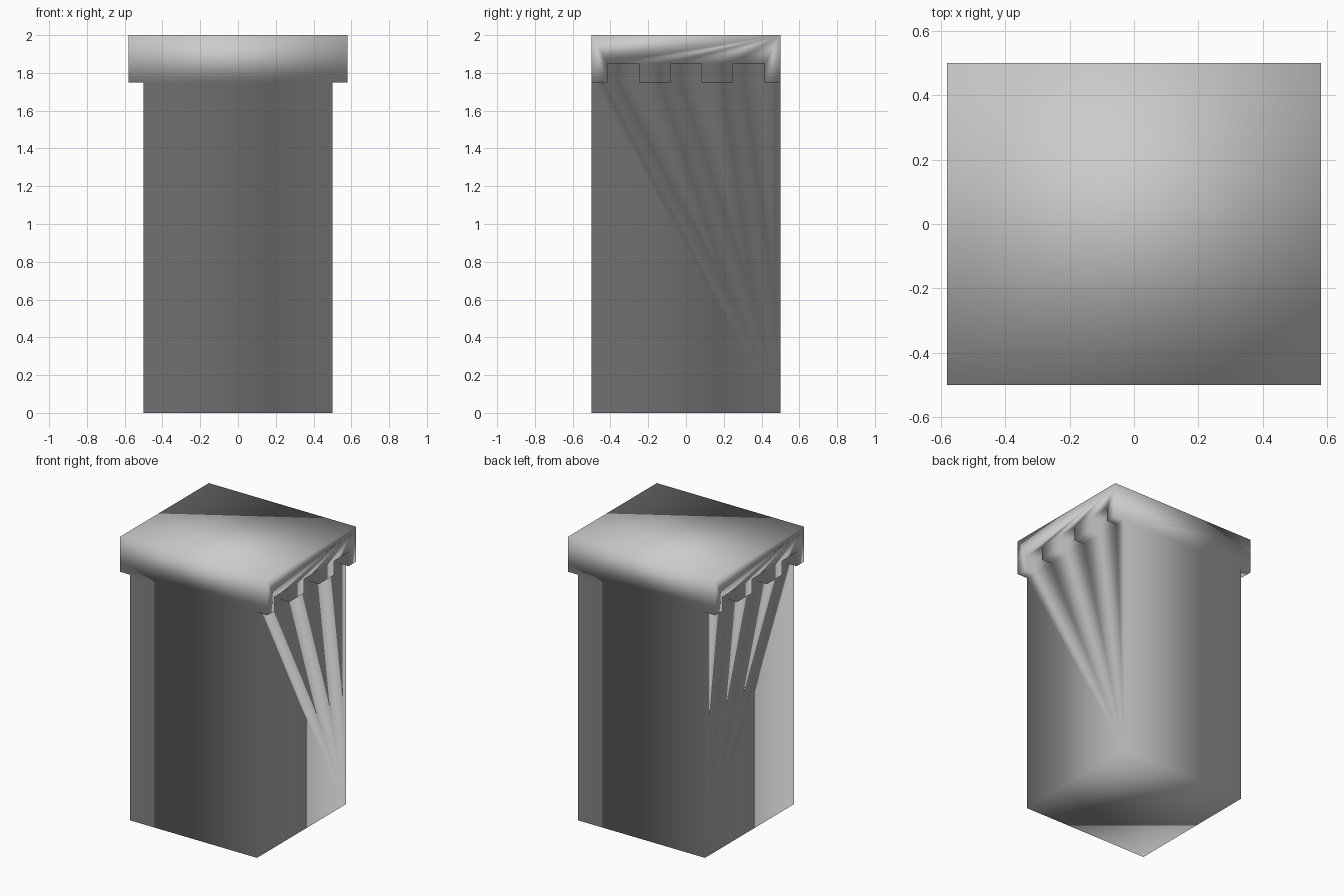
import bpy, bmesh

if "Cube" in bpy.data.objects:
    bpy.data.objects.remove(bpy.data.objects["Cube"])

W, D, H = 0.5, 0.5, 2.0          # shaft half width, half depth, height
CAP, LOW, HIGH = 0.58, 1.75, 1.85  # cap half width, tooth bottom, notch top

# Toothed lower edge of the cap, front to back (y, z)
edge = [(-D, LOW)]
for c in (-1/3, 0, 1/3):
    a, b = c - 1/12, c + 1/12
    edge += [(a, LOW), (a, HIGH), (b, HIGH), (b, LOW)]
edge.append((D, LOW))

bm = bmesh.new()


def row(x, pts):
    return [bm.verts.new((x, y, z)) for y, z in pts]


sides = []
for s in (-1, 1):
    inner, outer = row(s * W, edge), row(s * CAP, edge)
    base = row(s * W, [(-D, 0), (D, 0)])
    top = row(s * CAP, [(-D, H), (D, H)])
    # shaft wall and cap side
    bm.faces.new([base[0]] + inner + [base[1]])
    bm.faces.new([top[1]] + outer[::-1] + [top[0]])
    # underside of the overhang with its notches
    for i in range(len(edge) - 1):
        bm.faces.new((inner[i], inner[i + 1], outer[i + 1], outer[i]))
    sides.append((base, inner, outer, top))

# Front and back T-shaped faces
(lb, li, lo, lt), (rb, ri, ro, rt) = sides
for k in (0, -1):
    bm.faces.new((lb[k], rb[k], ri[k], ro[k], rt[k], lt[k], lo[k], li[k]))
# Bottom and top
for l, r in ((lb, rb), (lt, rt)):
    bm.faces.new((l[0], r[0], r[1], l[1]))

bmesh.ops.recalc_face_normals(bm, faces=bm.faces)
for f in bm.faces:
    f.smooth = True
me = bpy.data.meshes.new("notched_pillar")
bm.to_mesh(me)
bm.free()
ob = bpy.data.objects.new("notched_pillar", me)
bpy.context.collection.objects.link(ob)
